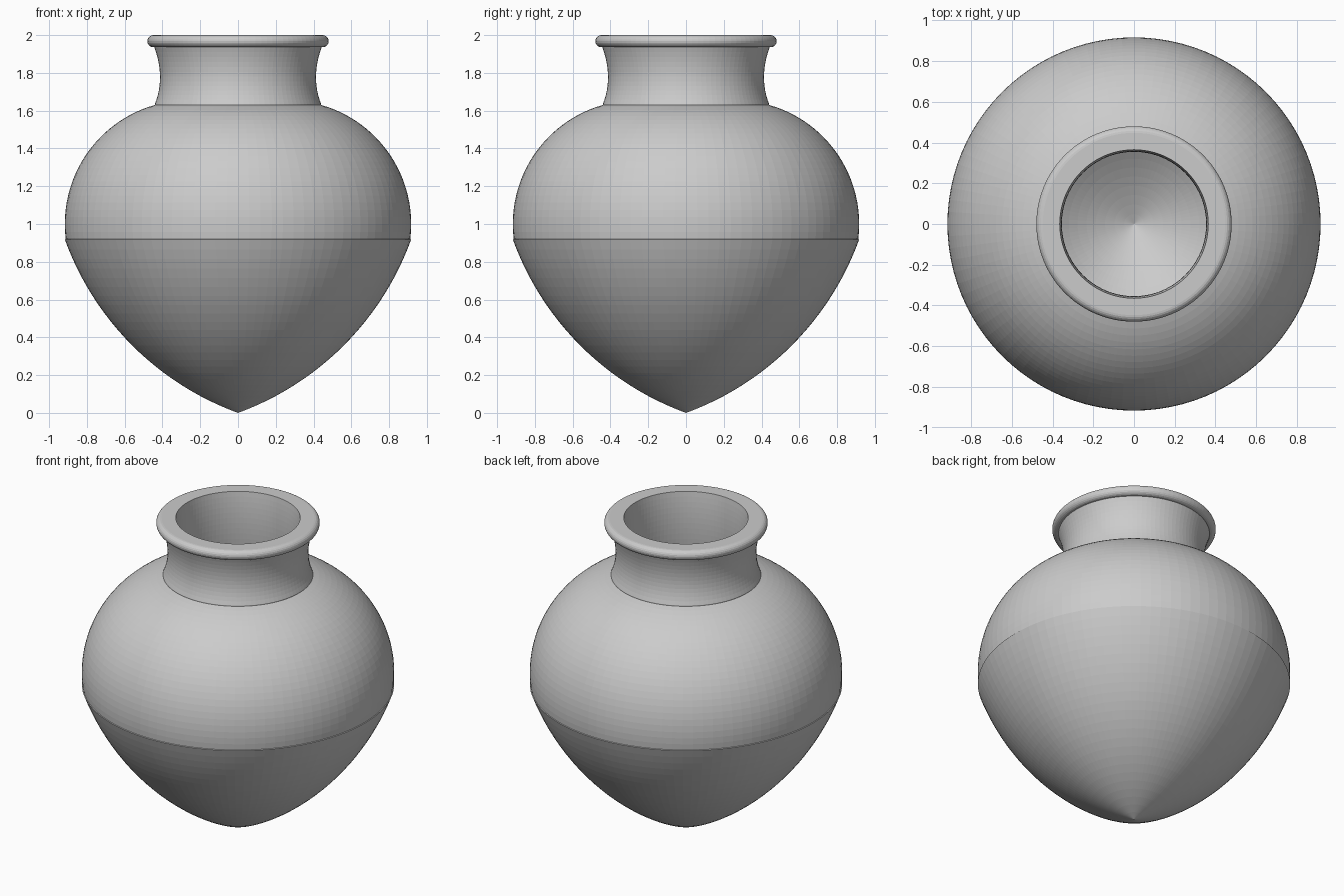
import bpy, bmesh, math

if "Cube" in bpy.data.objects:
    bpy.data.objects.remove(bpy.data.objects["Cube"])

SEGMENTS = 96


def arc(cx, cz, radius, a0, a1, n):
    """Profile points on a circular arc, angles in degrees."""
    pts = []
    for i in range(n + 1):
        a = math.radians(a0 + (a1 - a0) * i / n)
        pts.append((cx + radius * math.cos(a), cz + radius * math.sin(a)))
    return pts


def quad_through(p0, pm, p1, n):
    """Smooth curve from p0 to p1 passing through pm halfway."""
    c = [2 * pm[k] - (p0[k] + p1[k]) / 2 for k in (0, 1)]
    return [tuple((1 - t) ** 2 * p0[k] + 2 * t * (1 - t) * c[k] + t * t * p1[k]
                  for k in (0, 1)) for t in [i / n for i in range(n + 1)]]


def arc_between(cx, cz, p0, p1, n):
    """Arc about a centre from p0 to p1."""
    a0 = math.degrees(math.atan2(p0[1] - cz, p0[0] - cx))
    a1 = math.degrees(math.atan2(p1[1] - cz, p1[0] - cx))
    return arc(cx, cz, math.dist((cx, cz), p0), a0, a1, n)


def lathe(name, profile):
    """Revolve an (r, z) profile around the z axis."""
    bm = bmesh.new()
    verts = [bm.verts.new((max(r, 0), 0, z)) for r, z in profile]
    edges = [bm.edges.new(pair) for pair in zip(verts, verts[1:])]
    bmesh.ops.spin(bm, geom=verts + edges, cent=(0, 0, 0), axis=(0, 0, 1),
                   angle=math.tau, steps=SEGMENTS, use_merge=False)
    bmesh.ops.remove_doubles(bm, verts=bm.verts, dist=1e-4)
    bmesh.ops.recalc_face_normals(bm, faces=bm.faces)
    mesh = bpy.data.meshes.new(name)
    bm.to_mesh(mesh)
    bm.free()
    obj = bpy.data.objects.new(name, mesh)
    bpy.context.collection.objects.link(obj)
    return obj


profile = []
# outer body: pointed lower half, then round shoulder
profile += arc_between(-0.524, 1.44, (0, 0), (0.912, 0.92), 24)
profile += arc_between(0.262, 1.0, (0.912, 0.92), (0.44, 1.63), 24)
# waisted neck
profile += quad_through((0.44, 1.635), (0.413, 1.78), (0.443, 1.937), 12)
# rounded lip with a flat top
profile += arc(0.448, 1.968, 0.032, -90, 90, 10)
# inner neck
profile += quad_through((0.365, 2.0), (0.355, 1.8), (0.375, 1.585), 12)
# inner body, a constant wall inside the outer one
profile += arc_between(0.262, 1.0, (0.375, 1.585), (0.854, 0.92), 24)
profile += arc_between(-0.524, 1.44, (0.854, 0.92), (0, 0.063), 24)

lathe("pointed_jar", profile)
